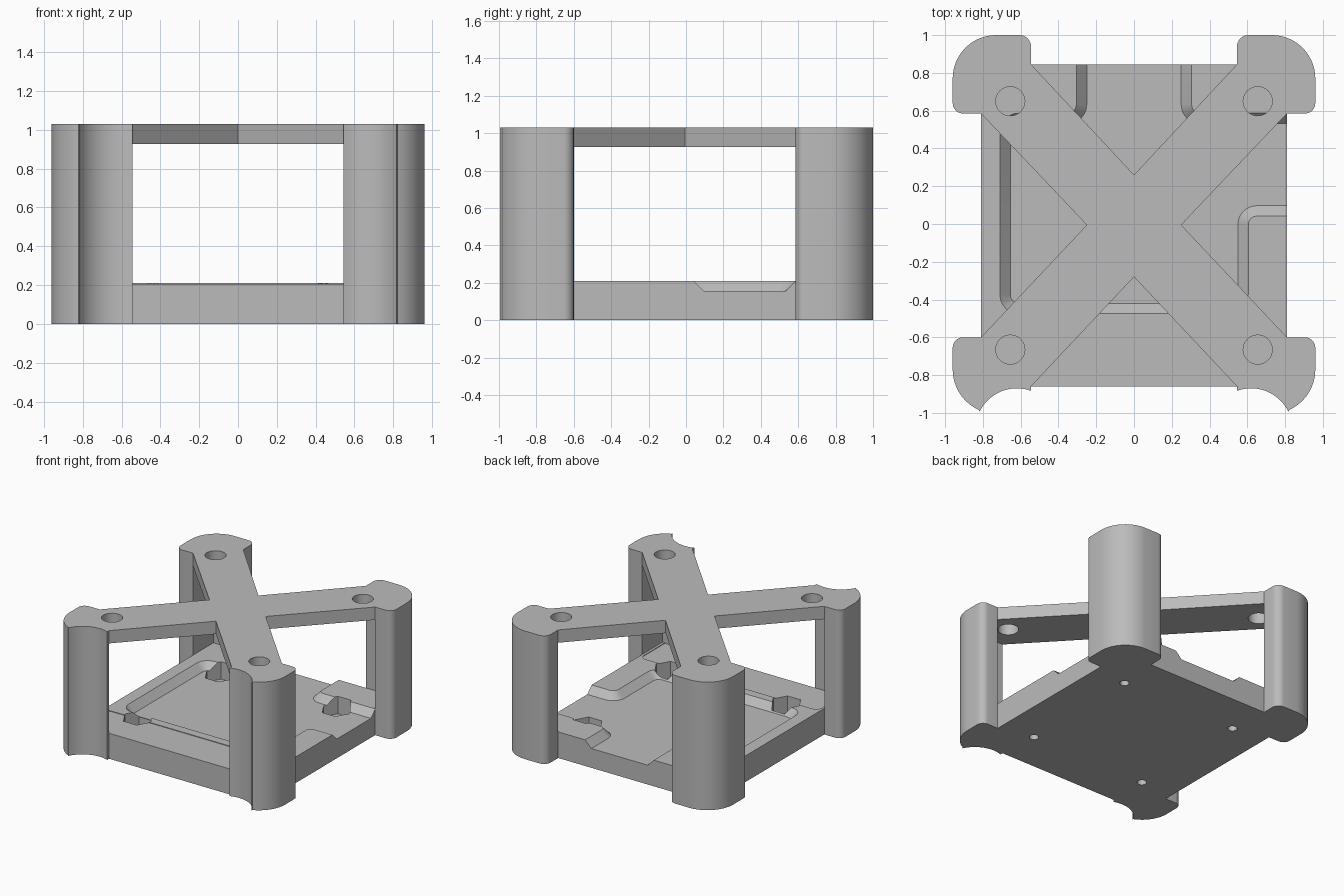
import bpy, bmesh
from math import sin, cos, pi, radians
from mathutils import Vector

if "Cube" in bpy.data.objects:
    bpy.data.objects.remove(bpy.data.objects["Cube"])

grey = bpy.data.materials.new("plain_grey")
grey.use_nodes = True
COLOUR = (0.5, 0.5, 0.5, 1)
grey.diffuse_color = COLOUR
grey.node_tree.nodes["Principled BSDF"].inputs["Base Color"].default_value = COLOUR

BASE_TOP, FLOOR, TOP = 0.21, 0.155, 1.03
BACK, FRONT, SIDE = 0.845, -0.86, 0.81


def loft(name, rings):
    """Solid through rings of equal length, given as (outline, z)."""
    bm = bmesh.new()
    loops = [[bm.verts.new((x, y, z)) for x, y in pts] for pts, z in rings]
    n = len(loops[0])
    bm.faces.new(loops[0])
    bm.faces.new(loops[-1])
    for low, high in zip(loops, loops[1:]):
        for i in range(n):
            j = (i + 1) % n
            bm.faces.new((low[i], low[j], high[j], high[i]))
    bmesh.ops.recalc_face_normals(bm, faces=bm.faces)
    mesh = bpy.data.meshes.new(name)
    bm.to_mesh(mesh)
    bm.free()
    ob = bpy.data.objects.new(name, mesh)
    bpy.context.collection.objects.link(ob)
    mesh.materials.append(grey)
    return ob


def prism(name, pts, z0, z1):
    return loft(name, [(pts, z0), (pts, z1)])


def disc(cx, cy, r, n):
    return [(cx + r * cos(2 * pi * i / n), cy + r * sin(2 * pi * i / n)) for i in range(n)]


def arc(cx, cy, r, a0, a1, n=10):
    angles = [radians(a0 + (a1 - a0) * i / n) for i in range(n + 1)]
    return [(cx + r * cos(a), cy + r * sin(a)) for a in angles]


def combine(ob, other, operation):
    mod = ob.modifiers.new(operation.lower(), 'BOOLEAN')
    mod.operation, mod.solver, mod.object = operation, 'EXACT', other
    bpy.context.view_layer.objects.active = ob
    bpy.ops.object.modifier_apply(modifier=mod.name)
    bpy.data.objects.remove(other)


def inset_rounded(corners, inset, convex_r, reflex_r, n=6):
    """Counter-clockwise right-angled outline, inset and with rounded corners."""
    out = []
    for i, c in enumerate(corners):
        c = Vector(c)
        d0 = (c - Vector(corners[i - 1])).normalized()
        d1 = (Vector(corners[(i + 1) % len(corners)]) - c).normalized()
        left0, left1 = Vector((-d0.y, d0.x)), Vector((-d1.y, d1.x))
        p = c + inset * (left0 + left1)
        r = convex_r if d0.cross(d1) > 0 else reflex_r
        centre = p + r * (d1 - d0)
        for k in range(n + 1):
            t = k / n * pi / 2
            q = centre - r * d1 * cos(t) + r * d0 * sin(t)
            out.append((q.x, q.y))
    return out


# Base plate
base = prism("base_plate", [(-SIDE, FRONT), (SIDE, FRONT), (SIDE, BACK), (-SIDE, BACK)], 0, BASE_TOP)

# Sunken floor with sloping walls, open at the back and at one side
recess = [(-0.71, -0.475), (0.605, -0.475), (0.605, 0.042), (1.1, 0.042), (1.1, 0.587),
          (0.305, 0.587), (0.305, 1.2), (-0.305, 1.2), (-0.305, 0.587), (-0.71, 0.587)]
upper = inset_rounded(recess, 0, 0.1, 0.045)
lower = inset_rounded(recess, BASE_TOP - FLOOR, 0.045, 0.1)
combine(base, loft("recess_cutter", [(lower, FLOOR), (upper, BASE_TOP), (upper, 0.3)]), 'DIFFERENCE')

# Shallow front ledge
ledge = inset_rounded([(-0.79, -1), (0.79, -1), (0.79, -0.545), (-0.79, -0.545)], 0, 0.05, 0.05)
combine(base, prism("ledge_cutter", ledge, BASE_TOP - 0.005, 0.3), 'DIFFERENCE')

# Hexagonal nut pockets with screw holes below
for sx in (-1, 1):
    for y in (-0.53, 0.51):
        combine(base, prism("pocket_cutter", disc(sx * 0.52, y, 0.115, 6), 0.07, 0.3), 'DIFFERENCE')
        combine(base, prism("screw_cutter", disc(sx * 0.52, y, 0.035, 20), -0.1, 0.1), 'DIFFERENCE')

# Crossed top brace
half = [(0.25, -0.005), (SIDE, 0.585), (SIDE, BACK), (0.545, BACK), (0, 0.26)]
front_half = [(0, -0.28), (0.545, FRONT), (SIDE, FRONT), (SIDE, -0.6)]
right_side = front_half + half
outline = right_side + [(-x, y) for x, y in reversed(right_side) if x > 0]
frame = prism("frame", outline, 0.927, TOP)
for sx in (-1, 1):
    for y in (-0.665, 0.65):
        combine(frame, prism("hole_cutter", disc(sx * 0.655, y, 0.077, 32), 0.8, 1.2), 'DIFFERENCE')

# Corner posts: rounded at the back, scooped at the front
back_post = ([(SIDE, BACK), (SIDE, 0.585)] + arc(0.905, 0.64, 0.055, -90, 0, 6)
             + arc(0.73, 0.77, 0.23, 0, 90, 14) + arc(0.605, 0.94, 0.06, 90, 180, 6)
             + [(0.545, BACK)])
front_post = ([(SIDE, FRONT), (SIDE, -0.6)] + arc(0.905, -0.655, 0.055, 90, 0, 6)
              + arc(0.725, -0.77, 0.235, 0, -66, 12) + arc(0.62, -1.09, 0.22, 26, 110, 12)
              + [(0.545, FRONT)])
for sx in (-1, 1):
    for pts in (back_post, front_post):
        post = prism("corner_post", [(sx * x, y) for x, y in pts], 0, TOP)
        combine(frame, post, 'UNION')

# Smooth the curves and keep the edges sharp
for ob in (base, frame):
    bpy.ops.object.select_all(action='DESELECT')
    ob.select_set(True)
    bpy.context.view_layer.objects.active = ob
    bpy.ops.object.shade_smooth_by_angle(angle=radians(30))
